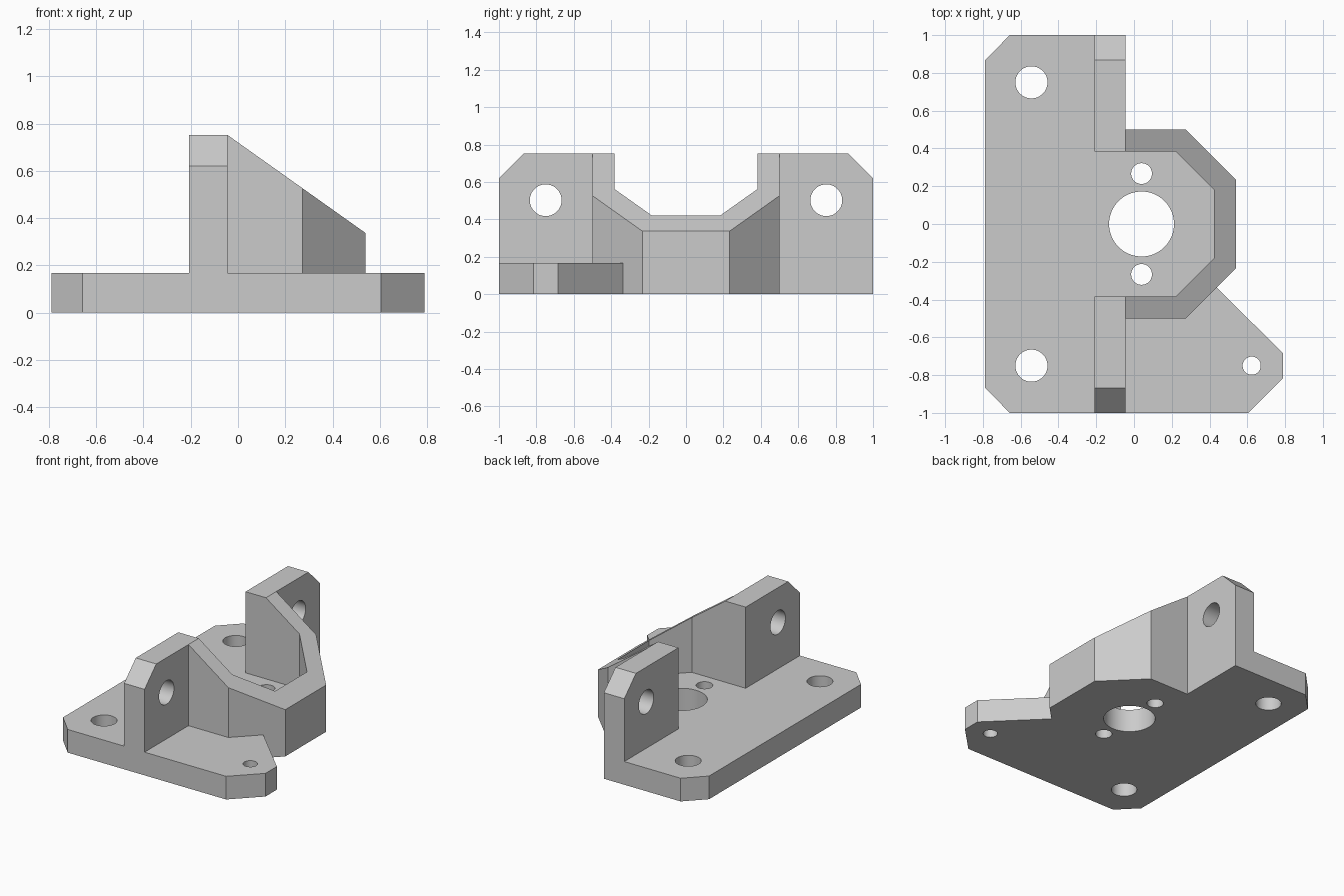
import bpy
import bmesh
from math import radians
from mathutils import Matrix, Vector

default_cube = bpy.data.objects.get("Cube")
if default_cube:
    bpy.data.objects.remove(default_cube, do_unlink=True)

GREY = (0.6, 0.6, 0.6, 1.0)
grey = bpy.data.materials.new("light grey")
grey.use_nodes = True
grey.diffuse_color = GREY
grey.node_tree.nodes["Principled BSDF"].inputs["Base Color"].default_value = GREY

PLATE_TOP = 0.167
WALL_TOP = 0.752
WALL_BACK, WALL_FRONT = -0.208, -0.045
SLOPE = 0.71


def add_object(name, bm):
    bmesh.ops.recalc_face_normals(bm, faces=bm.faces)
    mesh = bpy.data.meshes.new(name)
    bm.to_mesh(mesh)
    bm.free()
    mesh.materials.append(grey)
    obj = bpy.data.objects.new(name, mesh)
    bpy.context.collection.objects.link(obj)
    return obj


def prism(points, offset):
    """Closed solid swept from a planar outline."""
    bm = bmesh.new()
    face = bm.faces.new([bm.verts.new(p) for p in points])
    result = bmesh.ops.extrude_face_region(bm, geom=[face], use_keep_orig=True)
    top = [v for v in result["geom"] if isinstance(v, bmesh.types.BMVert)]
    bmesh.ops.translate(bm, verts=top, vec=Vector(offset))
    return bm, top


def drill(obj, holes, axis="Z"):
    """Cut round holes, given as (centre, radius), along one axis."""
    bm = bmesh.new()
    turn = Matrix.Rotation(radians(90), 4, "Y") if axis == "X" else Matrix()
    for centre, radius in holes:
        bmesh.ops.create_cone(bm, cap_ends=True, segments=64, radius1=radius,
                              radius2=radius, depth=0.6,
                              matrix=Matrix.Translation(centre) @ turn)
    cutter = add_object("hole_cutter", bm)
    cutter.hide_render = True
    mod = obj.modifiers.new("holes", "BOOLEAN")
    mod.operation = "DIFFERENCE"
    mod.solver = "EXACT"
    mod.object = cutter
    bpy.ops.object.select_all(action="DESELECT")
    bpy.context.view_layer.objects.active = obj
    obj.select_set(True)
    bpy.ops.object.modifier_apply(modifier=mod.name)
    bpy.data.objects.remove(cutter, do_unlink=True)
    bpy.ops.object.shade_smooth_by_angle(angle=radians(30))


# Base plate with clipped corners and one side ear
outline = [(-0.79, 0.865), (-0.658, 1), (WALL_FRONT, 1), (WALL_FRONT, 0.5),
           (0.273, 0.5), (0.54, 0.233), (0.54, -0.233), (0.437, -0.336),
           (0.79, -0.685), (0.79, -0.815), (0.605, -1), (-0.658, -1),
           (-0.79, -0.865)]
bm, _ = prism([(x, y, 0) for x, y in outline], (0, 0, PLATE_TOP))
plate = add_object("base_plate", bm)
drill(plate, [((-0.543, 0.75, 0), 0.085), ((-0.543, -0.75, 0), 0.085),
              ((0.04, 0, 0), 0.172), ((0.04, 0.267, 0), 0.055),
              ((0.04, -0.267, 0), 0.055), ((0.623, -0.75, 0), 0.048)])

# Upright mounting walls, mirrored front to back
for side, name in ((1, "back_wall"), (-1, "front_wall")):
    profile = [(0.383, PLATE_TOP), (1, PLATE_TOP), (1, 0.62),
               (0.867, WALL_TOP), (0.383, WALL_TOP)]
    bm, _ = prism([(WALL_BACK, side * y, z) for y, z in profile],
                  (WALL_FRONT - WALL_BACK, 0, 0))
    wall = add_object(name, bm)
    drill(wall, [((-0.12, side * 0.75, 0.502), 0.085)], "X")

# Faceted shroud joining the walls, with a sloping rim
outer = [(WALL_FRONT, 0.5), (0.273, 0.5), (0.54, 0.233)]
inner = [(WALL_FRONT, 0.383), (0.222, 0.383), (0.423, 0.182)]


def mirrored(half):
    return half + [(x, -y) for x, y in reversed(half)]


ring = mirrored(outer) + mirrored(inner)[::-1]
bm, rim = prism([(x, y, PLATE_TOP) for x, y in ring], (0, 0, 0.5))
for v in rim:
    v.co.z = WALL_TOP - SLOPE * (v.co.x - WALL_FRONT)
add_object("sloped_shroud", bm)
